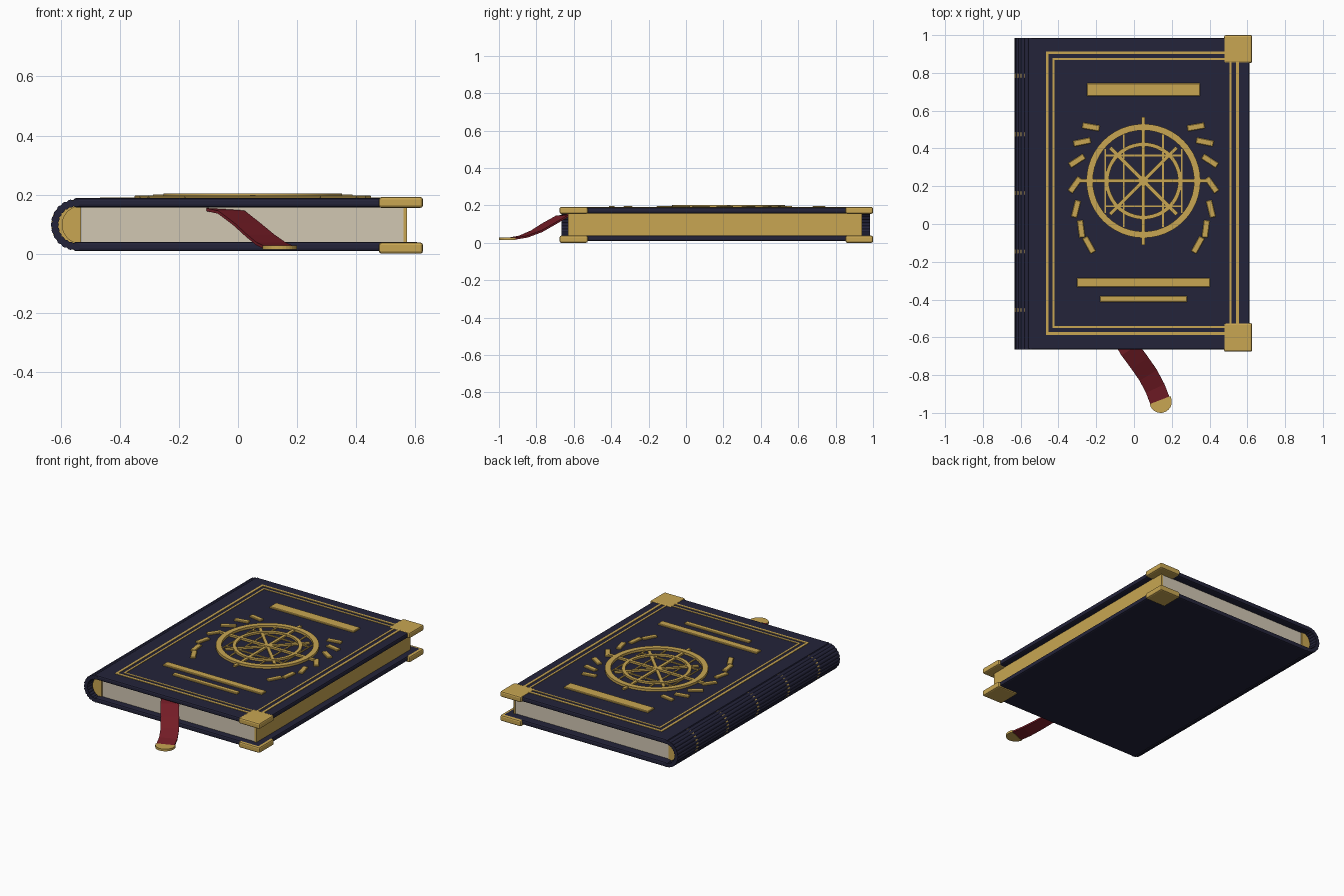
import bpy, bmesh, math
from mathutils import Vector, Matrix

cube = bpy.data.objects.get("Cube")
if cube:
    bpy.data.objects.remove(cube, do_unlink=True)


def material(name, rgb):
    m = bpy.data.materials.new(name)
    m.use_nodes = True
    m.diffuse_color = (*rgb, 1)
    m.node_tree.nodes["Principled BSDF"].inputs["Base Color"].default_value = (*rgb, 1)
    return m


NAVY = material("navy leather", (0.017, 0.017, 0.042))
GOLD = material("gold", (0.58, 0.38, 0.085))
CREAM = material("cream paper", (0.64, 0.57, 0.45))
RED = material("red ribbon", (0.18, 0.012, 0.02))


def finish(name, bm, mat, bevel=0, segments=2, smooth=False):
    bmesh.ops.recalc_face_normals(bm, faces=bm.faces)
    me = bpy.data.meshes.new(name)
    bm.to_mesh(me)
    bm.free()
    ob = bpy.data.objects.new(name, me)
    bpy.context.collection.objects.link(ob)
    me.materials.append(mat)
    if bevel:
        mod = ob.modifiers.new("bevel", "BEVEL")
        mod.width, mod.segments = bevel, segments
    if smooth:
        bpy.ops.object.select_all(action="DESELECT")
        ob.select_set(True)
        bpy.context.view_layer.objects.active = ob
        bpy.ops.object.shade_smooth_by_angle(angle=math.radians(40))
    return ob


def add_box(bm, x, y, z, turn=0.0):
    """Box spanning the given ranges, turned about its own vertical axis."""
    mid = Vector([(r[0] + r[1]) / 2 for r in (x, y, z)])
    size = [r[1] - r[0] for r in (x, y, z)]
    mat = Matrix.Translation(mid) @ Matrix.Rotation(turn, 4, "Z") @ Matrix.Diagonal((*size, 1))
    bmesh.ops.create_cube(bm, size=1, matrix=mat)


def box(name, x, y, z, mat, bevel=0, segments=2):
    bm = bmesh.new()
    add_box(bm, x, y, z)
    return finish(name, bm, mat, bevel, segments)


def bar(bm, cx, cy, length, width, z, turn=0.0):
    add_box(bm, (cx - length / 2, cx + length / 2), (cy - width / 2, cy + width / 2), z, turn)


def add_ring(bm, cx, cy, inner, outer, z0, z1, n=48):
    loops = []
    for r, z in ((inner, z0), (outer, z0), (outer, z1), (inner, z1)):
        loops.append([bm.verts.new((cx + r * math.cos(math.tau * i / n),
                                    cy + r * math.sin(math.tau * i / n), z)) for i in range(n)])
    for a, b in zip(loops, loops[1:] + loops[:1]):
        for i in range(n):
            j = (i + 1) % n
            bm.faces.new((a[i], a[j], b[j], b[i]))


def add_half_round(bm, r, y0, y1, n=24):
    """Half cylinder along y, bulging towards the spine."""
    ends = []
    for y in (y0, y1):
        ends.append([bm.verts.new((SX - r * math.sin(math.pi * i / n), y,
                                   SZ + r * math.cos(math.pi * i / n))) for i in range(n + 1)])
        bm.faces.new(ends[-1])
    a, b = ends
    for i in range(n + 1):
        j = (i + 1) % (n + 1)
        bm.faces.new((a[i], a[j], b[j], b[i]))


Y0, Y1 = -0.665, 0.985
SX, SZ = -0.548, 0.098        # spine axis

# Covers and page block
for name, z in (("bottom_cover", (0.009, 0.04)), ("top_cover", (0.157, 0.188))):
    box(name, (SX - 0.01, 0.612), (Y0, Y1), z, NAVY, 0.009)
box("pages", (-0.53, 0.563), (-0.625, 0.935), (0.036, 0.16), CREAM)
box("gilt_page_edge", (0.56, 0.572), (-0.63, 0.94), (0.038, 0.158), GOLD)

# Rounded spine made of ribs
bm = bmesh.new()
RIBS = 13
for i in range(RIBS):
    a = math.pi * i / (RIBS - 1)
    pos = (SX - 0.072 * math.sin(a), (Y0 + Y1) / 2, SZ + 0.074 * math.cos(a))
    bmesh.ops.create_cone(bm, cap_ends=True, segments=12, radius1=0.0135, radius2=0.0135, depth=Y1 - Y0,
                          matrix=Matrix.Translation(pos) @ Matrix.Rotation(math.pi / 2, 4, "X"))
finish("spine_ribs", bm, NAVY, smooth=True)

# Gold lining and bands of the spine
bm = bmesh.new()
add_half_round(bm, 0.064, -0.63, 0.94)
bmesh.ops.translate(bm, verts=bm.verts, vec=(0.016, 0, 0))
finish("spine_lining", bm, GOLD)
bm = bmesh.new()
for i in range(5):
    y = -0.455 + 0.31 * i
    add_half_round(bm, 0.0838, y - 0.011, y + 0.011)
finish("spine_bands", bm, GOLD)

# Metal corners
for side, y in (("front", (-0.676, -0.525)), ("back", (0.853, 1.0))):
    for level, z in (("bottom", (0.0, 0.038)), ("top", (0.155, 0.192))):
        box(f"{side}_{level}_corner", (0.477, 0.626), y, z, GOLD, 0.009)

# Double border on the top cover
bm = bmesh.new()
for x0, x1, y0, y1, w in ((-0.467, 0.556, -0.587, 0.914, 0.015), (-0.431, 0.517, -0.551, 0.878, 0.011)):
    z = (0.18, 0.191)
    for y in (y0, y1 - w):
        add_box(bm, (x0, x1), (y, y + w), z)
    for x in (x0, x1 - w):
        add_box(bm, (x, x + w), (y0 + w, y1 - w), z)
finish("cover_border", bm, GOLD)

# Title bars
CX, CY = 0.05, 0.228
for name, y, length, width in (("title_bar", 0.711, 0.6, 0.069), ("lower_bar", -0.31, 0.705, 0.048),
                               ("small_bar", -0.397, 0.462, 0.032)):
    bm = bmesh.new()
    bar(bm, CX, y, length, width, (0.18, 0.197))
    finish(name, bm, GOLD, 0.003, 1)

# Wheel emblem
bm = bmesh.new()
add_ring(bm, CX, CY, 0.268, 0.302, 0.18, 0.203)
add_ring(bm, CX, CY, 0.183, 0.204, 0.18, 0.2)
finish("emblem_rings", bm, GOLD, smooth=True)
bm = bmesh.new()
for k in range(4):
    bar(bm, CX, CY, 0.5 if k % 2 else 0.676, 0.019, (0.18, 0.2 - 0.001 * k), k * math.pi / 4)
for s in (-1, 1):
    bar(bm, CX, CY + s * 0.134, 0.41, 0.01, (0.18, 0.195))
    bar(bm, CX + s * 0.104, CY, 0.01, 0.49, (0.18, 0.194))
    bar(bm, CX + s * 0.203, CY, 0.008, 0.34, (0.18, 0.193))
finish("emblem_spokes", bm, GOLD)

# Laurel leaves on both sides of the emblem
leaves = ((0.278, 0.286), (0.325, 0.206), (0.352, 0.106), (0.362, -0.021),
          (0.357, -0.148), (0.33, -0.254), (0.288, -0.339))
bm = bmesh.new()
for i, (dx, dy) in enumerate(leaves):
    turn = math.radians(-10 + 21.5 * i)
    for s in (-1, 1):
        bar(bm, CX + s * dx, CY + dy, 0.092, 0.032, (0.18, 0.197), -s * turn)
finish("laurel_leaves", bm, GOLD, 0.003, 1)

# Bookmark ribbon with a rounded gold tip
path = [Vector(p) for p in ((-0.06, -0.6, 0.149), (-0.022, -0.665, 0.14), (0.03, -0.735, 0.1),
                            (0.075, -0.8, 0.061), (0.112, -0.87, 0.033), (0.139, -0.94, 0.021))]
bm = bmesh.new()
rows = []
for i, p in enumerate(path):
    d = path[min(i + 1, len(path) - 1)] - path[max(i - 1, 0)]
    side = Vector((-d.y, d.x, 0)).normalized() * 0.054
    rows.append([bm.verts.new(p + side), bm.verts.new(p - side)])
for a, b in zip(rows, rows[1:]):
    bm.faces.new((a[0], a[1], b[1], b[0]))
ribbon = finish("ribbon", bm, RED)
solid = ribbon.modifiers.new("thickness", "SOLIDIFY")
solid.thickness, solid.offset = 0.01, 0

bm = bmesh.new()
heading = math.atan2(path[-1].y - path[-2].y, path[-1].x - path[-2].x)
ends = []
for z in (0.014, 0.028):
    ends.append([bm.verts.new((0.141 + 0.059 * math.cos(heading + a), -0.941 + 0.059 * math.sin(heading + a), z))
                 for a in (math.pi * (k / 16 - 0.5) * 1.1 for k in range(17))])
    bm.faces.new(ends[-1])
for i in range(17):
    j = (i + 1) % 17
    bm.faces.new((ends[0][i], ends[0][j], ends[1][j], ends[1][i]))
finish("ribbon_tip", bm, GOLD)
